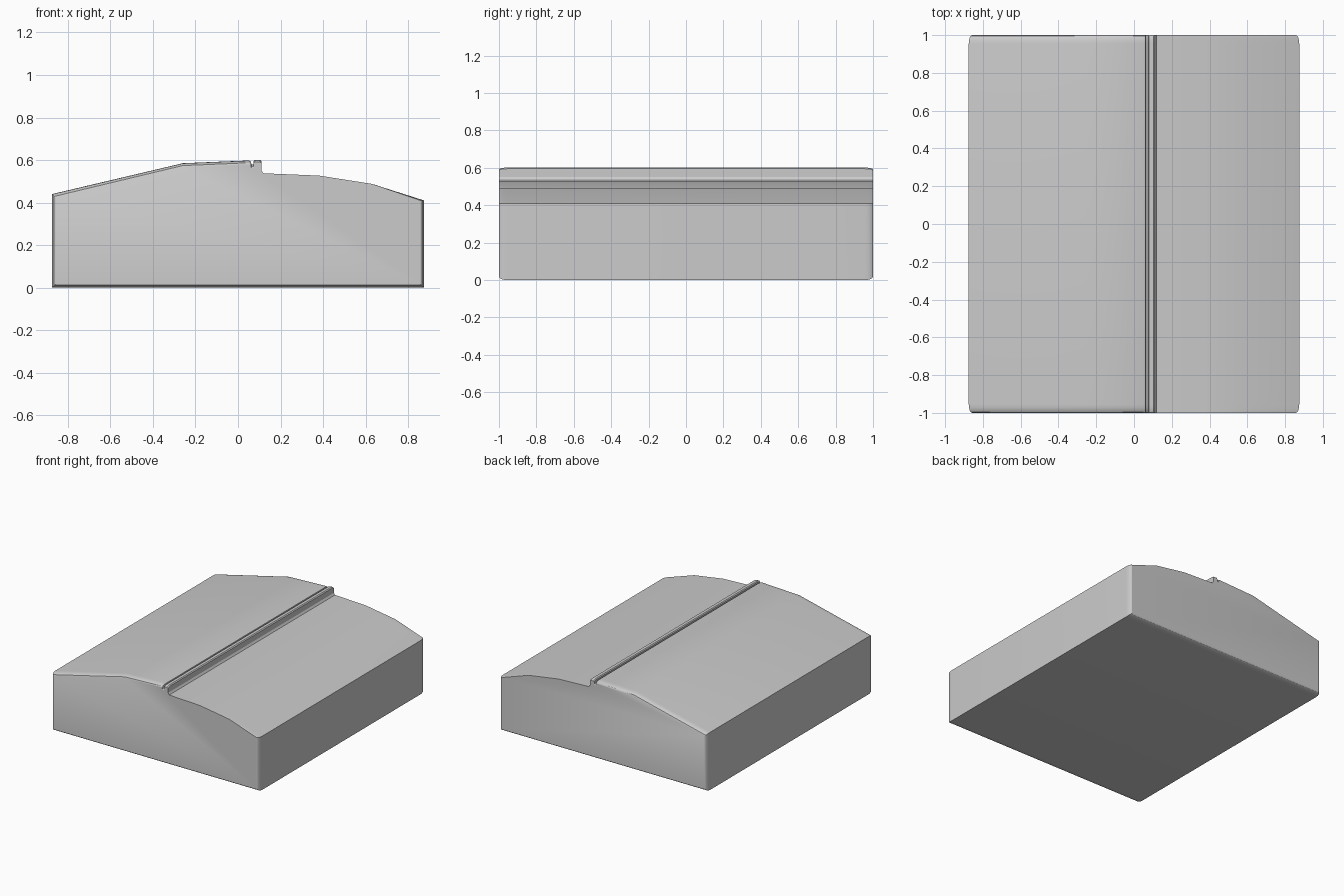
import bpy, bmesh, math

if "Cube" in bpy.data.objects:
    bpy.data.objects.remove(bpy.data.objects["Cube"])


def loft_part(name, profile, depth=0.045, steps=4):
    """Extrude an XZ profile along Y; each point has its own inset at the rounded ends."""
    bm = bmesh.new()
    half = []
    for i in range(steps + 1):
        t = math.pi / 2 * i / steps
        half.append((1 - depth * (1 - math.sin(t)), 1 - math.cos(t)))
    # half runs from the inner straight section (no inset) to the end cap (full inset)
    stations = [(-y, k) for y, k in reversed(half)] + half
    rings = [[bm.verts.new((x + dx * k, y, z + dz * k)) for x, z, dx, dz in profile]
             for y, k in stations]
    n = len(profile)
    for a, b in zip(rings, rings[1:]):
        for i in range(n):
            j = (i + 1) % n
            bm.faces.new((a[i], a[j], b[j], b[i]))
    bm.faces.new(rings[0])
    bm.faces.new(rings[-1])
    bmesh.ops.recalc_face_normals(bm, faces=bm.faces)
    mesh = bpy.data.meshes.new(name)
    bm.to_mesh(mesh)
    bm.free()
    obj = bpy.data.objects.new(name, mesh)
    bpy.context.collection.objects.link(obj)
    bpy.context.view_layer.objects.active = obj
    obj.select_set(True)
    bpy.ops.object.shade_smooth_by_angle(angle=math.radians(25))
    obj.select_set(False)
    return obj


R = 0.018  # end inset of the rounded edges

# Main body: high left roof, narrow groove, step, lower right roof
loft_part("body", [
    (-0.875, 0.0, R, R),
    (-0.875, 0.44, R, -R),
    (-0.26, 0.585, 0, -R),
    (0.05, 0.598, 0, -R),
    (0.06, 0.594, 0, -R),
    (0.063, 0.58, 0, -R),
    (0.08, 0.58, 0, -R),
    (0.10, 0.55, 0, 0),
    (0.113, 0.538, 0, 0),
    (0.38, 0.527, 0, 0),
    (0.63, 0.488, 0, 0),
    (0.875, 0.41, -R, 0),
    (0.875, 0.0, -R, R),
])

# Slim rounded ridge along the step
r = 0.01
loft_part("ridge", [
    (0.074, 0.56, 0, 0),
    (0.074, 0.595, 0, -r),
    (0.080, 0.601, 0, -r),
    (0.103, 0.601, 0, -r),
    (0.110, 0.595, 0, -r),
    (0.110, 0.552, 0, 0),
    (0.122, 0.534, 0, 0),
    (0.09, 0.53, 0, 0),
])
